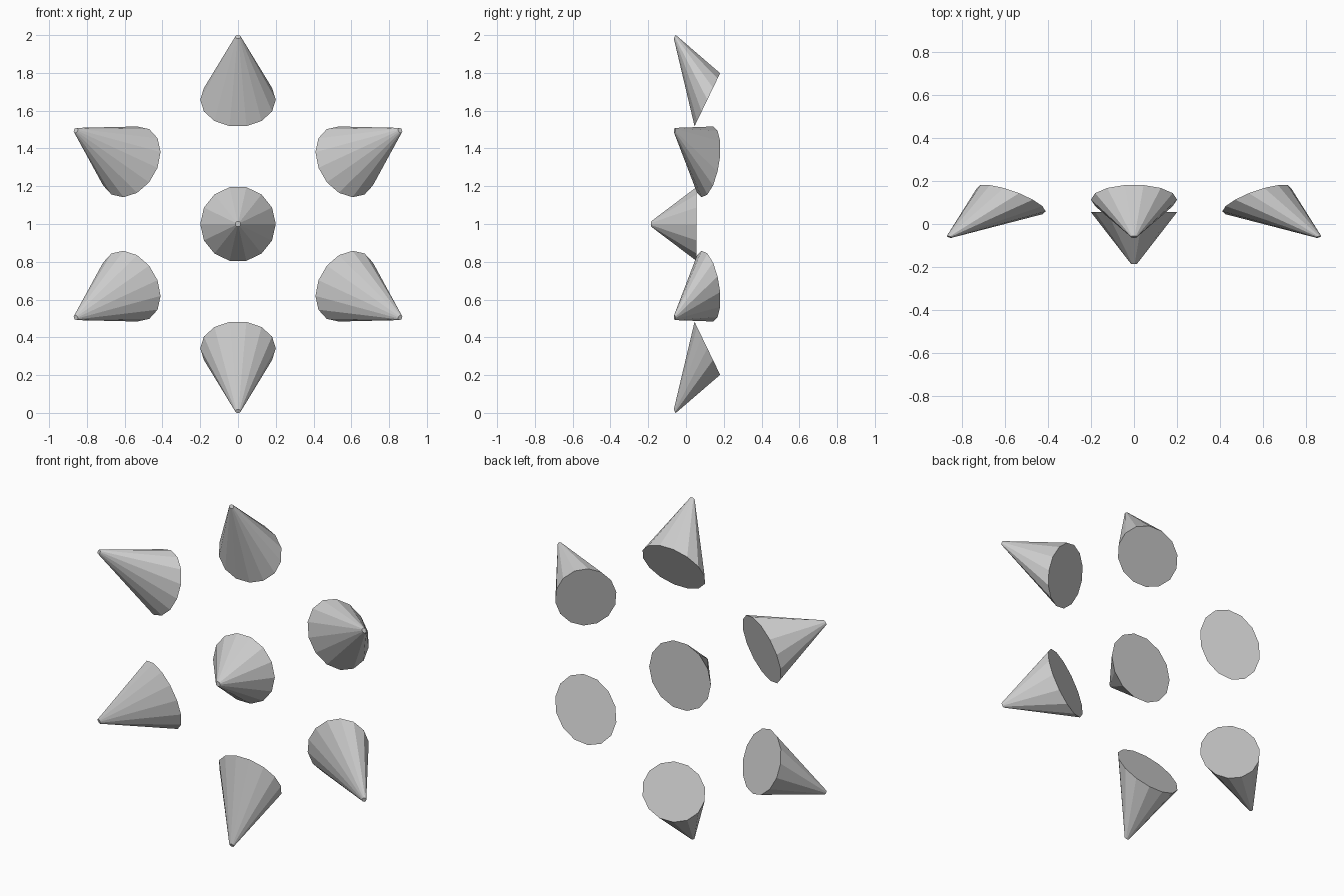
import bpy
from math import radians
from mathutils import Matrix

if "Cube" in bpy.data.objects:
    bpy.data.objects.remove(bpy.data.objects["Cube"])

SIDES, BASE_R, TIP_R, HEIGHT = 14, 0.2, 0.014, 0.48
TILT = radians(46)                                  # outward tilt is 90 - 46 from the front axis
SQUASH = Matrix.Diagonal((1, 0.5, 1, 1))            # whole cluster is flattened front to back


def spike(name, placement):
    bpy.ops.mesh.primitive_cone_add(vertices=SIDES, radius1=BASE_R, radius2=TIP_R,
                                    depth=HEIGHT, end_fill_type='NGON')
    ob = bpy.context.object
    ob.name = ob.data.name = name
    # base on the origin, with a vertex on the +x side
    setup = (Matrix.Translation((0, 0, HEIGHT / 2))
             @ Matrix.Rotation(radians(90), 4, 'Z'))
    ob.data.transform(SQUASH @ placement @ setup)
    ob.data.transform(Matrix.Translation((0, 0, 1)))


# centre spike points straight to the front
spike("centre_spike", Matrix.Translation((0, 0.11, 0)) @ Matrix.Rotation(radians(90), 4, 'X'))

# six spikes in a ring, leaning outward and forward
lean = Matrix.Translation((0, 0.226, 0.658)) @ Matrix.Rotation(TILT, 4, 'X')
for i in range(6):
    spike(f"ring_spike_{i + 1}", Matrix.Rotation(radians(60 * i), 4, 'Y') @ lean)
